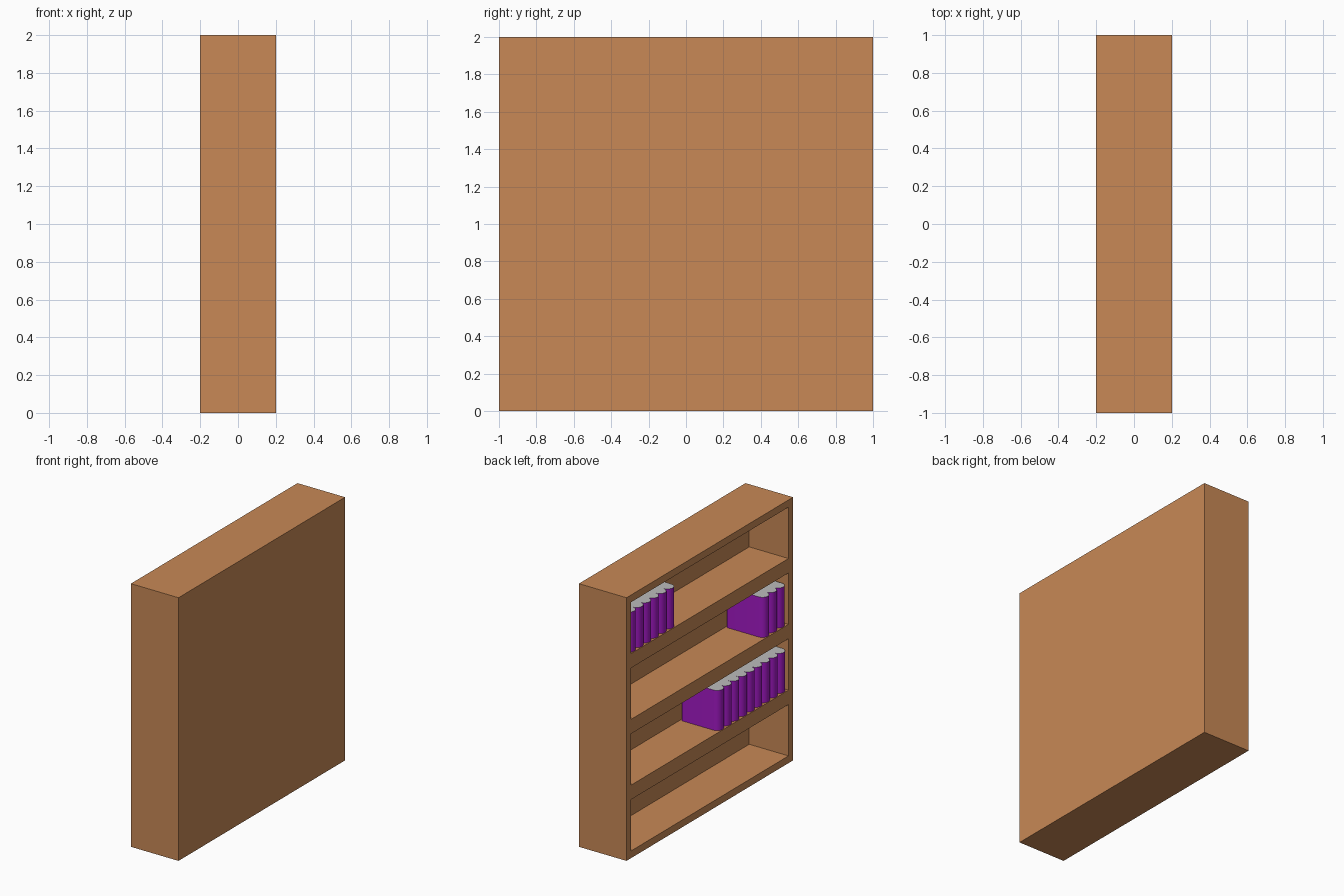
import bpy, bmesh, math
from mathutils import Vector, Matrix

if "Cube" in bpy.data.objects:
    bpy.data.objects.remove(bpy.data.objects["Cube"])

D, W, H = 0.4, 2.0, 2.0      # cabinet depth, width, height
FRAME = 0.055                # rim around each shelf opening
RECESS = 0.33                # depth of openings
BW, BH = 0.092, 0.305        # book thickness and height


def material(name, rgb):
    m = bpy.data.materials.new(name)
    m.diffuse_color = (*rgb, 1)
    m.use_nodes = True
    m.node_tree.nodes["Principled BSDF"].inputs["Base Color"].default_value = m.diffuse_color
    return m


wood = material("wood", (0.58, 0.25, 0.093))
purple = material("purple_cover", (0.36, 0.01, 0.55))
paper = material("paper", (0.5, 0.5, 0.5))


def finish(bm, name, mats):
    bmesh.ops.recalc_face_normals(bm, faces=bm.faces)
    me = bpy.data.meshes.new(name)
    bm.to_mesh(me)
    bm.free()
    for m in mats:
        me.materials.append(m)
    ob = bpy.data.objects.new(name, me)
    bpy.context.collection.objects.link(ob)
    return ob


# Cabinet: box cut into four tiers, each inset and pushed in on the -x side
bm = bmesh.new()
bmesh.ops.create_cube(bm, size=1, matrix=Matrix.Translation((0, 0, H / 2)) @ Matrix.Diagonal((D, W, H, 1)))
for i in (1, 2, 3):
    geom = bm.verts[:] + bm.edges[:] + bm.faces[:]
    bmesh.ops.bisect_plane(bm, geom=geom, plane_co=(0, 0, i * H / 4), plane_no=(0, 0, 1))
bm.normal_update()
openings = [f for f in bm.faces if f.normal.x < -0.9]
bmesh.ops.inset_individual(bm, faces=openings, thickness=FRAME, use_even_offset=True)
pushed = bmesh.ops.extrude_discrete_faces(bm, faces=openings)["faces"]
for f in pushed:
    bmesh.ops.translate(bm, verts=f.verts, vec=(RECESS, 0, 0))
finish(bm, "bookcase", [wood])


# Book: flat back, half-round spine towards -x, paper on top, bottom and fore-edge
def book_mesh():
    bm = bmesh.new()
    r, seg = BW / 2, 12
    front, back = -D / 2 + 0.004, -D / 2 + 0.315
    outline = [(back, r), (back, -r)]
    for i in range(seg + 1):
        a = -math.pi / 2 + math.pi * i / seg
        outline.append((front + r - r * math.cos(a), r * math.sin(a)))
    base = bm.faces.new([bm.verts.new((x, y, 0)) for x, y in outline])
    ext = bmesh.ops.extrude_face_region(bm, geom=[base], use_keep_orig=True)
    top = [v for v in ext["geom"] if isinstance(v, bmesh.types.BMVert)]
    bmesh.ops.translate(bm, verts=top, vec=(0, 0, BH))
    bmesh.ops.recalc_face_normals(bm, faces=bm.faces)
    for f in bm.faces:
        if abs(f.normal.z) > 0.9 or f.normal.x > 0.9:
            f.material_index = 1
        else:
            f.smooth = True
    for e in bm.edges:
        if len(e.link_faces) == 2 and e.calc_face_angle() > math.radians(30):
            e.smooth = False
    return bm


# Rows: (tier, y of the first book's outer side, number of books), running towards -y
for tier, y0, count in ((1, -0.114, 9), (2, -0.658, 3), (3, 0.945, 6)):
    for i in range(count):
        ob = finish(book_mesh(), f"book_{tier}_{i + 1}", [purple, paper])
        ob.location = (0, y0 - BW * (i + 0.5), tier * H / 4 + FRAME)
